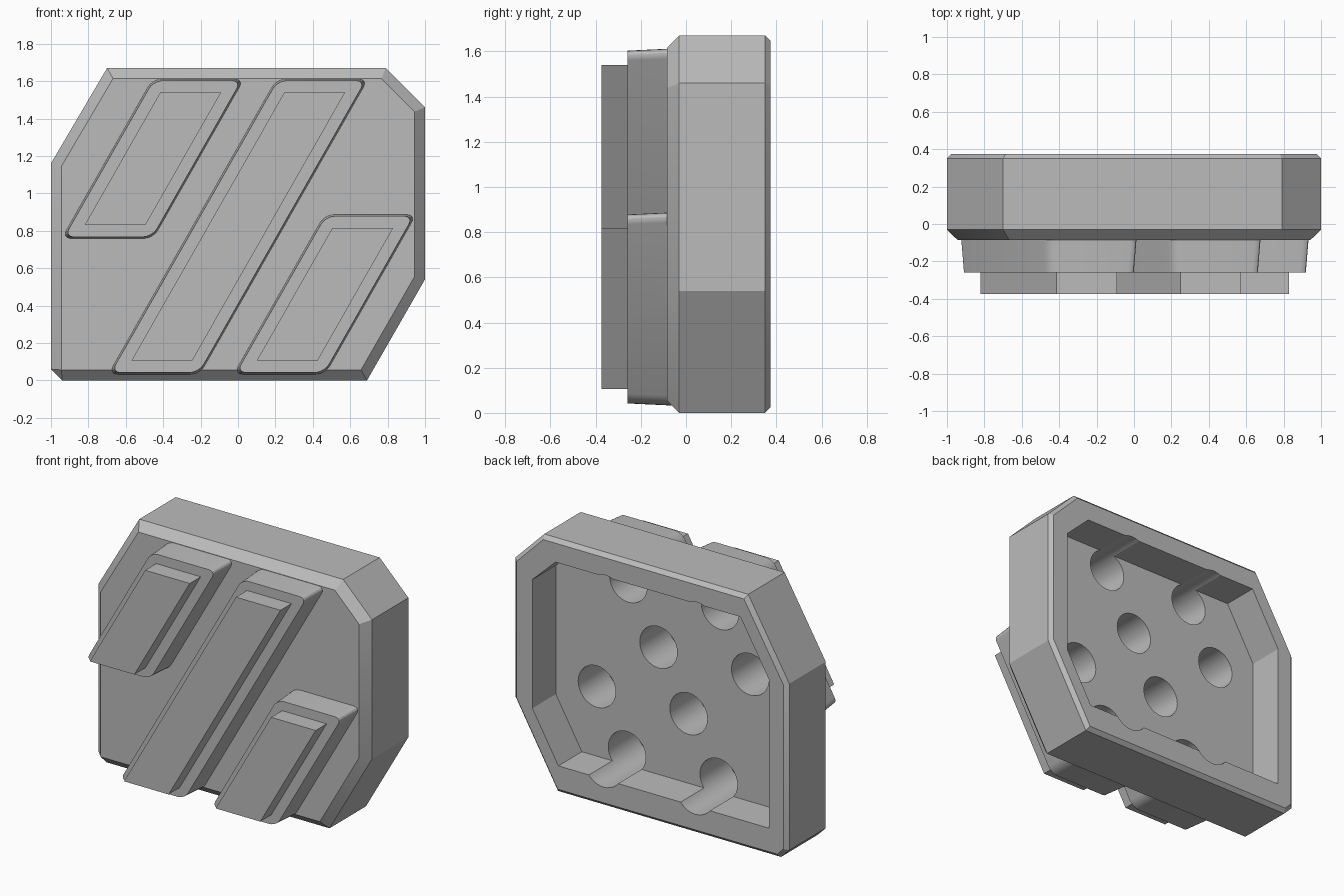
import bpy, bmesh, math
from mathutils import Vector, Matrix

cube = bpy.data.objects.get("Cube")
if cube:
    bpy.data.objects.remove(cube, do_unlink=True)

grey = bpy.data.materials.new("plain_grey")
grey.use_nodes = True
grey.diffuse_color = (0.5, 0.5, 0.5, 1)
grey.node_tree.nodes["Principled BSDF"].inputs["Base Color"].default_value = (0.5, 0.5, 0.5, 1)


def inset(points, d):
    """Move every edge of a counter-clockwise (x, z) outline inward by d."""
    pts = [Vector(p) for p in points]
    result = []
    for i, p in enumerate(pts):
        a = (p - pts[i - 1]).normalized()
        b = (pts[(i + 1) % len(pts)] - p).normalized()
        n1, n2 = Vector((-a.y, a.x)), Vector((-b.y, b.x))
        result.append(p + (n1 + n2) * d / (1 + n1.dot(n2)))
    return result


def add_object(name, bm):
    bmesh.ops.recalc_face_normals(bm, faces=bm.faces)
    mesh = bpy.data.meshes.new(name)
    bm.to_mesh(mesh)
    bm.free()
    mesh.materials.append(grey)
    obj = bpy.data.objects.new(name, mesh)
    bpy.context.collection.objects.link(obj)
    return obj


def loft(name, rings, corner_radius=0):
    """Closed solid through (y, outline) rings, optionally with rounded side edges."""
    bm = bmesh.new()
    loops = [[bm.verts.new((p[0], y, p[1])) for p in pts] for y, pts in rings]
    sides = []
    for low, high in zip(loops, loops[1:]):
        for i in range(len(low)):
            bm.faces.new((low[i - 1], low[i], high[i], high[i - 1]))
            sides.append(bm.edges.get((low[i], high[i])))
    bm.faces.new(loops[0])
    bm.faces.new(loops[-1])
    bmesh.ops.remove_doubles(bm, verts=bm.verts, dist=0.0005)
    if corner_radius:
        bmesh.ops.bevel(bm, geom=sides, offset=corner_radius, offset_type='OFFSET',
                        segments=5, profile=0.5, affect='EDGES')
    return add_object(name, bm)


def select_only(obj):
    bpy.ops.object.select_all(action='DESELECT')
    obj.select_set(True)
    bpy.context.view_layer.objects.active = obj


def cut(obj, cutter):
    mod = obj.modifiers.new("cut", 'BOOLEAN')
    mod.operation, mod.solver, mod.object = 'DIFFERENCE', 'EXACT', cutter
    select_only(obj)
    bpy.ops.object.modifier_apply(modifier=mod.name)


def smooth(obj):
    select_only(obj)
    bpy.ops.object.shade_smooth_by_angle(angle=math.radians(25))


# Pad body: eight-sided block with a chamfered front and back
upper = [(0.69, 0), (1, 0.54), (1, 1.46), (0.79, 1.67), (-0.70, 1.67), (-1, 1.16)]
outline = upper + [(-1, 0.06), (-0.94, 0)]
front = inset(upper + [(-1, 0)], 0.056)
front.append(front[-1])
body = loft("pad_body", [(-0.085, front), (-0.03, outline),
                         (0.35, outline), (0.375, inset(outline, 0.025))])

# Cutters: rear pocket and the cored holes behind the ridges
pocket = loft("pocket_cutter", [(y, [(0.67, 0.18), (0.86, 0.51), (0.86, 1.36), (0.69, 1.52),
                                     (-0.66, 1.52), (-0.87, 1.16), (-0.87, 0.18)])
                                for y in (0.13, 0.6)])
bm = bmesh.new()
for x, z in [(0.34, 0.265), (0.56, 0.64), (0.11, 1.02), (0.33, 1.395)]:
    for shift in (0, -0.67):
        bmesh.ops.create_cone(
            bm, cap_ends=True, segments=32, radius1=0.137, radius2=0.137, depth=0.67,
            matrix=Matrix.Translation((x + shift, 0.165, z)) @ Matrix.Rotation(math.pi / 2, 4, 'X'))
holes = add_object("hole_cutter", bm)
for cutter in (pocket, holes):
    cutter.hide_render = True
    cut(body, cutter)
smooth(body)

# Slanted ridges: drafted rounded base with a narrower sharp tread on top
SLANT, WIDTH = 0.57, 0.325
for side, x, low, high in [("right", -0.82, 0.83, 1.54),
                           ("middle", -0.57, 0.105, 1.54),
                           ("left", 0.10, 0.105, 0.815)]:
    lean = (high - low) * SLANT
    tread = [(x, low), (x + WIDTH, low), (x + WIDTH + lean, high), (x + lean, high)]
    base = loft(side + "_ridge_base", [(-0.26, inset(tread, -0.063)),
                                       (-0.03, inset(tread, -0.074))], 0.05)
    cut(base, holes)
    smooth(base)
    loft(side + "_ridge_tread", [(-0.375, tread), (-0.25, tread)])

for cutter in (pocket, holes):
    bpy.data.objects.remove(cutter, do_unlink=True)
